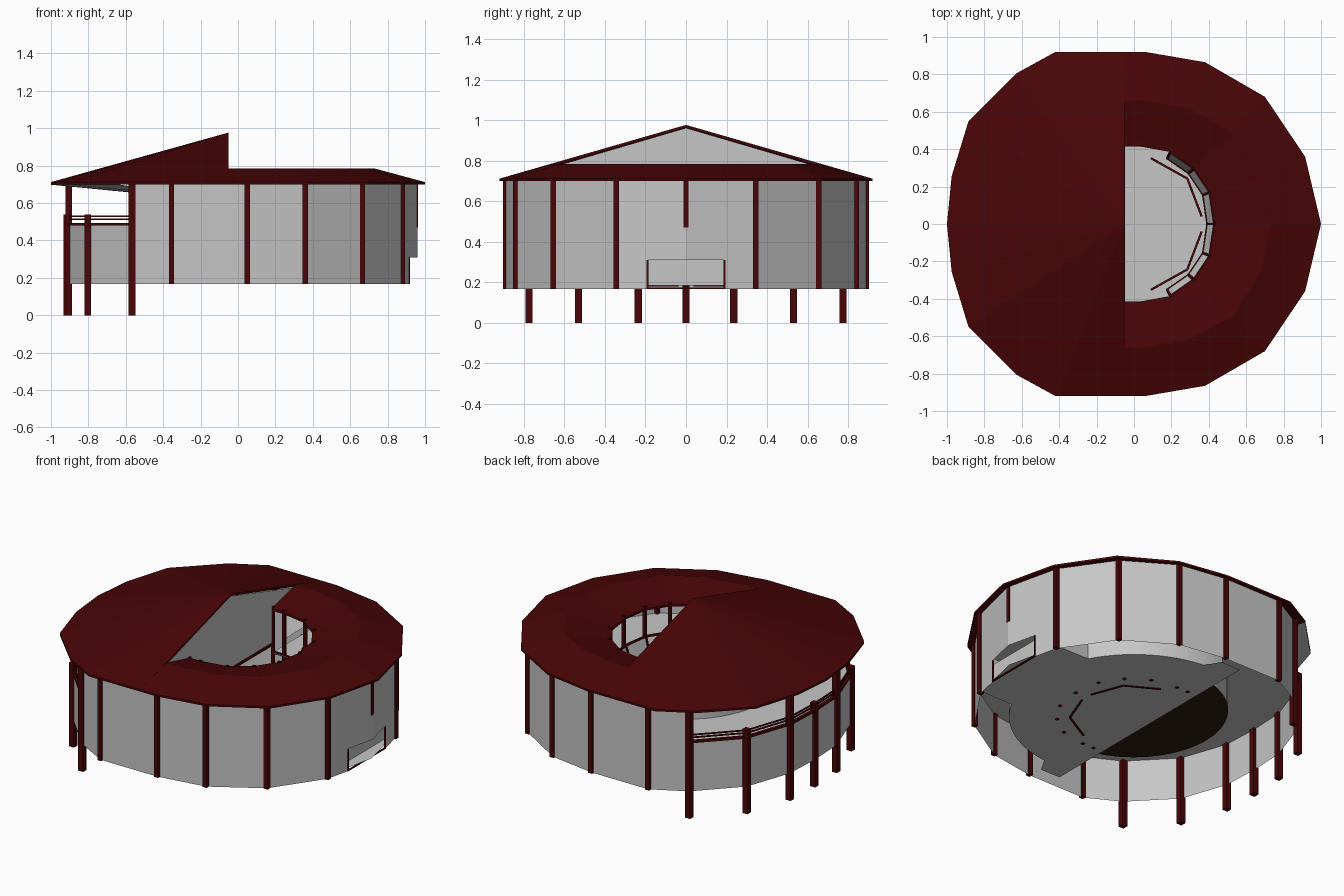
import bpy, bmesh, math
from mathutils import Vector

if "Cube" in bpy.data.objects:
    bpy.data.objects.remove(bpy.data.objects["Cube"])


def material(name, rgb):
    m = bpy.data.materials.new(name)
    m.use_nodes = True
    m.diffuse_color = (*rgb, 1)
    m.node_tree.nodes["Principled BSDF"].inputs["Base Color"].default_value = (*rgb, 1)
    return m


RED = material("dark red", (0.066, 0.0015, 0.002))
GREY = material("plaster grey", (0.56, 0.565, 0.56))
BROWN = material("dark brown", (0.025, 0.014, 0.004))


def make(name, bm, mat, smooth=False):
    me = bpy.data.meshes.new(name)
    bm.to_mesh(me)
    bm.free()
    ob = bpy.data.objects.new(name, me)
    bpy.context.collection.objects.link(ob)
    me.materials.append(mat)
    if smooth:
        for p in me.polygons:
            p.use_smooth = True


def face(bm, pts):
    bm.faces.new([bm.verts.new(p) for p in pts])


def weld(bm):
    bmesh.ops.remove_doubles(bm, verts=bm.verts, dist=0.0005)


def slab(name, bm, mat, drop):
    """Give an upward sheet a vertical thickness below it."""
    weld(bm)
    top = bm.faces[:]
    out = bmesh.ops.extrude_face_region(bm, geom=top, use_keep_orig=True)["geom"]
    low = [v for v in out if isinstance(v, bmesh.types.BMVert)]
    bmesh.ops.translate(bm, verts=low, vec=(0, 0, -drop))
    bmesh.ops.recalc_face_normals(bm, faces=bm.faces)
    make(name, bm, mat)


def curtain(name, path, z0, z1, mat=GREY, smooth=False):
    """Vertical sheet along a path."""
    bm = bmesh.new()
    for a, b in zip(path, path[1:]):
        face(bm, [(*a, z0), (*b, z0), (*b, z1), (*a, z1)])
    weld(bm)
    make(name, bm, mat, smooth)


def band(name, low, z0, high, z1, mat=GREY):
    """Sheet between two paths of equal length."""
    bm = bmesh.new()
    for i in range(len(low) - 1):
        face(bm, [(*low[i], z0), (*low[i + 1], z0), (*high[i + 1], z1), (*high[i], z1)])
    weld(bm)
    make(name, bm, mat)


def bars(name, segs, w, h=None, mat=RED):
    """Square bars between pairs of points, gathered in one object."""
    bm = bmesh.new()
    for a, b in segs:
        a, b = Vector(a), Vector(b)
        d = (b - a).normalized()
        up = Vector((1, 0, 0)) if abs(d.z) > 0.9 else Vector((0, 0, 1))
        side = d.cross(up).normalized() * w / 2
        top = side.cross(d).normalized() * (h or w) / 2
        ends = [[bm.verts.new(p + s * side + t * top)
                 for s, t in ((-1, -1), (1, -1), (1, 1), (-1, 1))] for p in (a, b)]
        bm.faces.new(ends[0][::-1])
        bm.faces.new(ends[1])
        for i in range(4):
            j = (i + 1) % 4
            bm.faces.new((ends[0][i], ends[0][j], ends[1][j], ends[1][i]))
    bmesh.ops.recalc_face_normals(bm, faces=bm.faces)
    make(name, bm, mat)


def posts(name, pts, z0, z1, w):
    bars(name, [((*p, z0), (*p, z1)) for p in pts], w)


def rail(name, path, z, w, h=None):
    bars(name, [((*a, z), (*b, z)) for a, b in zip(path, path[1:])], w, h)


def mirror(pts):
    """Extend a path that starts on +y and ends near y=0 to the -y side."""
    return pts + [(x, -y) for x, y in reversed(pts) if y > 0.001]


def scaled(pts, k):
    return [(x * k if x > 0 else x, y * k) for x, y in pts]


def arc(r, a0, a1, n):
    return [(r * math.cos(math.radians(a0 + (a1 - a0) * i / n)),
             r * math.sin(math.radians(a0 + (a1 - a0) * i / n))) for i in range(n + 1)]


# Plan outlines
SPLIT, GROUND, UPPER, BASE = -0.05, .185, .44, .167
eave_low = mirror([(SPLIT, .92), (.06, .92), (.38, .865), (.70, .68), (.915, .36), (1, 0)])
ridge = mirror([(SPLIT, .66), (.06, .66), (.30, .615), (.53, .49), (.68, .25), (.73, 0)])
inner = mirror([(SPLIT, .415), (.03, .415), (.195, .385), (.32, .298), (.405, .17), (.43, 0)])
eave_high = mirror([(SPLIT, .92), (-.42, .92), (-.63, .805), (-.885, .55), (-.975, .255), (-1, 0)])
corners = mirror([(-.567, .775), (-.355, .89), (.05, .89), (.36, .84), (.665, .655), (.88, .345), (.96, 0)])
balcony = mirror([(-.567, .775), (-.803, .53), (-.905, .235), (-.915, 0)])

# Tall half-cone roof
EAVE, RIDGE, APEX = .712, .785, (SPLIT, 0, .977)
bm = bmesh.new()
for a, b in zip(eave_high, eave_high[1:]):
    face(bm, [(*a, EAVE), (*b, EAVE), APEX])
slab("tall_roof", bm, RED, 0.013)

# Low ring roof with a ridge and an inward slope
bm = bmesh.new()
for i in range(len(eave_low) - 1):
    j = i + 1
    face(bm, [(*eave_low[j], EAVE), (*eave_low[i], EAVE), (*ridge[i], RIDGE), (*ridge[j], RIDGE)])
    face(bm, [(*ridge[j], RIDGE), (*ridge[i], RIDGE), (*inner[i], .725), (*inner[j], .725)])
slab("ring_roof", bm, RED, 0.013)

# Gable wall closing the tall roof above the stage
gx = SPLIT - .002
bm = bmesh.new()
face(bm, [(gx, -.86, .71), (gx, -.42, .71), (gx, -.42, .5), (gx, .42, .5),
          (gx, .42, .71), (gx, .86, .71), (gx, 0, .962)])
make("gable_wall", bm, GREY)
rail("stage_beam", [(SPLIT - .01, -.42), (SPLIT - .01, .42)], .492, .02)

# Outer wall, with a low doorway in the middle of the +x side
path = []
for p in corners:
    path += [(.916, .19), p, (.916, -.19)] if p[1] == 0 else [p]
bm = bmesh.new()
for a, b in zip(path, path[1:]):
    z0 = .31 if max(abs(a[1]), abs(b[1])) < .2 else BASE
    face(bm, [(*b, z0), (*a, z0), (*a, .705), (*b, .705)])
make("outer_wall", bm, GREY)
posts("wall_posts", [p for p in corners[1:-1] if p[1] != 0], BASE, .705, .028)
posts("door_top_post", [(.949, 0)], .47, .705, .025)
posts("door_frame", [(.916, .19), (.916, -.19)], BASE, .31, .008)
rail("door_sill", [(.916, .19), (.916, -.19)], .171, .008)
curtain("door_panel", [(.86, -.345), (.86, .345)], GROUND, .33)

# Balcony: parapet, posts reaching the ground, rails
curtain("balcony_wall", balcony, BASE, .485)
tall = [p for p in balcony if abs(p[1]) in (.775, .235)]
short = [p for p in balcony if p not in tall]
posts("tall_posts", tall, 0, .705, .036)
posts("short_posts", short, 0, .54, .036)
rail("balcony_cap", balcony, .487, .02, .014)
rail("balcony_mid_rail", balcony, .513, .008)
rail("balcony_top_rail", balcony, .53, .008)

# Upper floor: open above the stage on one side, around the court on the other
bm = bmesh.new()
face(bm, [(*p, UPPER) for p in [(-.1, .885), (-.355, .885)] + balcony
          + [(-.355, -.885), (-.1, -.885)] + arc(.55, 260, 100, 20)])
make("balcony_floor", bm, GREY)
ring = [(SPLIT, .885)] + corners[2:-2] + [(SPLIT, -.885)]
band("gallery_floor", ring, UPPER, inner, UPPER)

# Soffit and curved partition behind the balcony
curtain("balcony_partition", arc(.55, 95, 265, 24), .23, .7, smooth=True)
soffit_out = eave_high[2:-2]
band("balcony_soffit", soffit_out, .698, arc(.56, 126, 234, len(soffit_out) - 1), .655)

# Ground floor with a wide entrance bay, and the curved wall around it
floor = ([(-.12, -.82), (.02, -.82)] + arc(.73, -84, -28.5, 10)
         + [(.875, -.345), (.95, 0), (.875, .345)] + arc(.73, 28.5, 84, 10)
         + [(.02, .82), (-.12, .82)])
bm = bmesh.new()
face(bm, [(*p, GROUND) for p in floor])
make("ground_floor", bm, GREY)
for side, sign in (("left", 1), ("right", -1)):
    curtain(side + "_court_wall", arc(.73, sign * 28.5, sign * 95, 16), GROUND, UPPER, smooth=True)
    curtain(side + "_bay_wall", [(.64, sign * .345), (.875, sign * .345)], GROUND, UPPER)

# Stage platform under the tall roof
bm = bmesh.new()
face(bm, [(*p, .23) for p in arc(.55, 95, 265, 20)])
make("stage_platform", bm, BROWN)

# Colonnade around the court, kept under the roof edge
columns = scaled(inner, 1.03)
posts("court_posts", columns, .18, .735, .018)
rail("court_floor_edge", columns, UPPER, .014)
rail("court_eave_beam", columns, .715, .014)

# Projecting court balcony: leaning panels, rails and brackets
outer_lip = inner[2:-2]
inner_lip = scaled(outer_lip, .91)
band("court_balcony_panels", inner_lip, UPPER, outer_lip, .54)
rail("court_balcony_low_rail", inner_lip, UPPER, .01)
rail("court_balcony_top_rail", outer_lip, .545, .012)
bars("court_balcony_brackets",
     [((*a, UPPER), (*b, .545)) for a, b in zip(inner_lip, outer_lip)], .012)

# Low kerbs set into the court floor
for side, sign in (("left", 1), ("right", -1)):
    run = [(.09, sign * .352), (.285, sign * .243), (.362, sign * .04)]
    rail(side + "_yard_kerb", run, .2, .012, .04)
